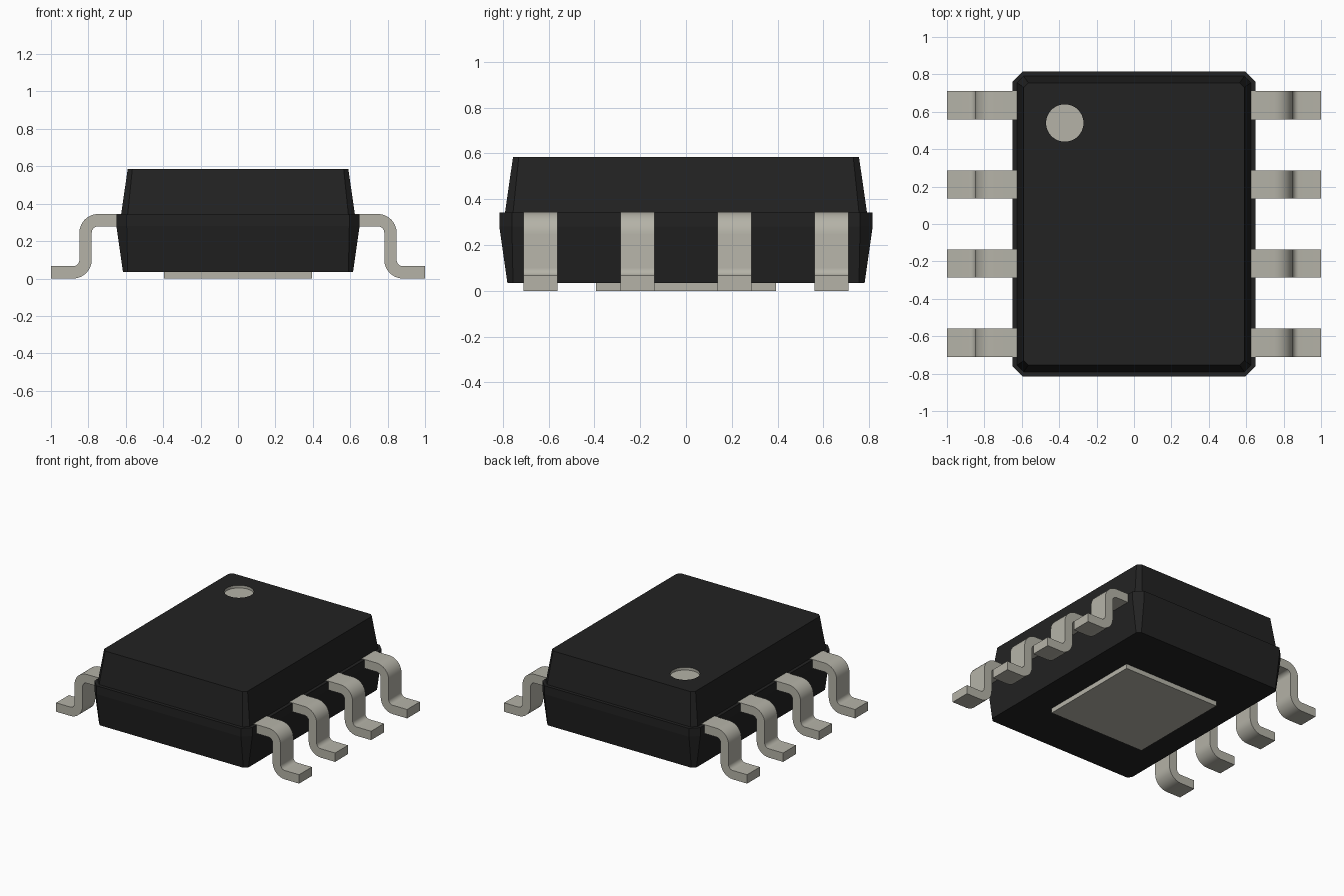
import bpy, bmesh, math

if "Cube" in bpy.data.objects:
    bpy.data.objects.remove(bpy.data.objects["Cube"], do_unlink=True)


def make_material(name, rgb, roughness):
    mat = bpy.data.materials.new(name)
    mat.use_nodes = True
    mat.diffuse_color = (*rgb, 1)
    bsdf = mat.node_tree.nodes["Principled BSDF"]
    bsdf.inputs["Base Color"].default_value = (*rgb, 1)
    bsdf.inputs["Roughness"].default_value = roughness
    return mat


black = make_material("black_plastic", (0.016, 0.016, 0.016), 0.6)
metal = make_material("tinned_metal", (0.46, 0.45, 0.39), 0.4)


def finish(bm, name, materials, smooth_angle=None):
    bmesh.ops.recalc_face_normals(bm, faces=bm.faces)
    mesh = bpy.data.meshes.new(name)
    bm.to_mesh(mesh)
    bm.free()
    for mat in materials:
        mesh.materials.append(mat)
    if smooth_angle:
        mesh.shade_smooth()
        mesh.set_sharp_from_angle(angle=math.radians(smooth_angle))
    obj = bpy.data.objects.new(name, mesh)
    bpy.context.collection.objects.link(obj)
    return obj


def bridge(bm, a, b, material=0):
    n = len(a)
    for i in range(n):
        j = (i + 1) % n
        bm.faces.new((a[i], a[j], b[j], b[i])).material_index = material


def chamfered_ring(bm, hx, hy, c, z):
    pts = [(hx, hy - c), (hx - c, hy), (c - hx, hy), (-hx, hy - c),
           (-hx, c - hy), (c - hx, -hy), (hx - c, -hy), (hx, c - hy)]
    return [bm.verts.new((x, y, z)) for x, y in pts]


def circle_ring(bm, cx, cy, r, z, n=48):
    return [bm.verts.new((cx + r * math.cos(2 * math.pi * i / n),
                          cy + r * math.sin(2 * math.pi * i / n), z)) for i in range(n)]


def loop_edges(bm, ring):
    return [bm.edges.get((ring[i - 1], ring[i])) for i in range(len(ring))]


# Moulded body: tapered lower half, narrow ledge, tapered upper half
bm = bmesh.new()
sections = [(0.615, 0.78, 0.025, 0.035), (0.65, 0.815, 0.055, 0.28),
            (0.65, 0.815, 0.055, 0.342), (0.625, 0.79, 0.035, 0.342),
            (0.59, 0.755, 0.025, 0.585)]
rings = [chamfered_ring(bm, *s) for s in sections]
for lower, upper in zip(rings, rings[1:]):
    bridge(bm, lower, upper)
bm.faces.new(rings[0])

# Recessed orientation dot in the top face
rim = circle_ring(bm, -0.37, 0.54, 0.1, 0.585)
floor = circle_ring(bm, -0.37, 0.54, 0.1, 0.565)
bridge(bm, rim, floor, 1)
bm.faces.new(floor).material_index = 1
bmesh.ops.triangle_fill(bm, use_beauty=True, normal=(0, 0, 1),
                        edges=loop_edges(bm, rings[-1]) + loop_edges(bm, rim))
finish(bm, "body", [black, metal])

# Thermal pad under the body
bm = bmesh.new()
bmesh.ops.create_cube(bm, size=1)
for v in bm.verts:
    v.co = (v.co.x * 0.79, v.co.y * 0.785, 0.02 + v.co.z * 0.04)
finish(bm, "thermal_pad", [metal])


# Bent leads: outline in x-z, extruded along y
def arc(cx, cz, r, start, end, steps=8):
    angles = [math.radians(start + (end - start) * i / steps) for i in range(steps + 1)]
    return [(cx + r * math.cos(a), cz + r * math.sin(a)) for a in angles]


T, R_OUT, R_IN = 0.066, 0.1, 0.034
X_OUT, TOP = 0.848, 0.345
shoulder = (X_OUT - R_OUT, TOP - R_OUT)
ankle = (X_OUT - T + R_OUT, R_OUT)
outline = ([(0.6, TOP)] + arc(*shoulder, R_OUT, 90, 0) + arc(*ankle, R_IN, 180, 270)
           + [(1, T), (1, 0)] + arc(*ankle, R_OUT, 270, 180)
           + arc(*shoulder, R_IN, 0, 90) + [(0.6, TOP - T)])


def make_lead(name, side, y, width=0.15):
    bm = bmesh.new()
    near, far = ([bm.verts.new((side * x, y + dy, z)) for x, z in outline]
                 for dy in (-width / 2, width / 2))
    bridge(bm, near, far)
    bm.faces.new(near)
    bm.faces.new(far)
    finish(bm, name, [metal], 30)


for side, label in ((1, "left"), (-1, "right")):
    for i in range(4):
        make_lead(f"{label}_lead_{i + 1}", side, (i - 1.5) * 0.4233)
